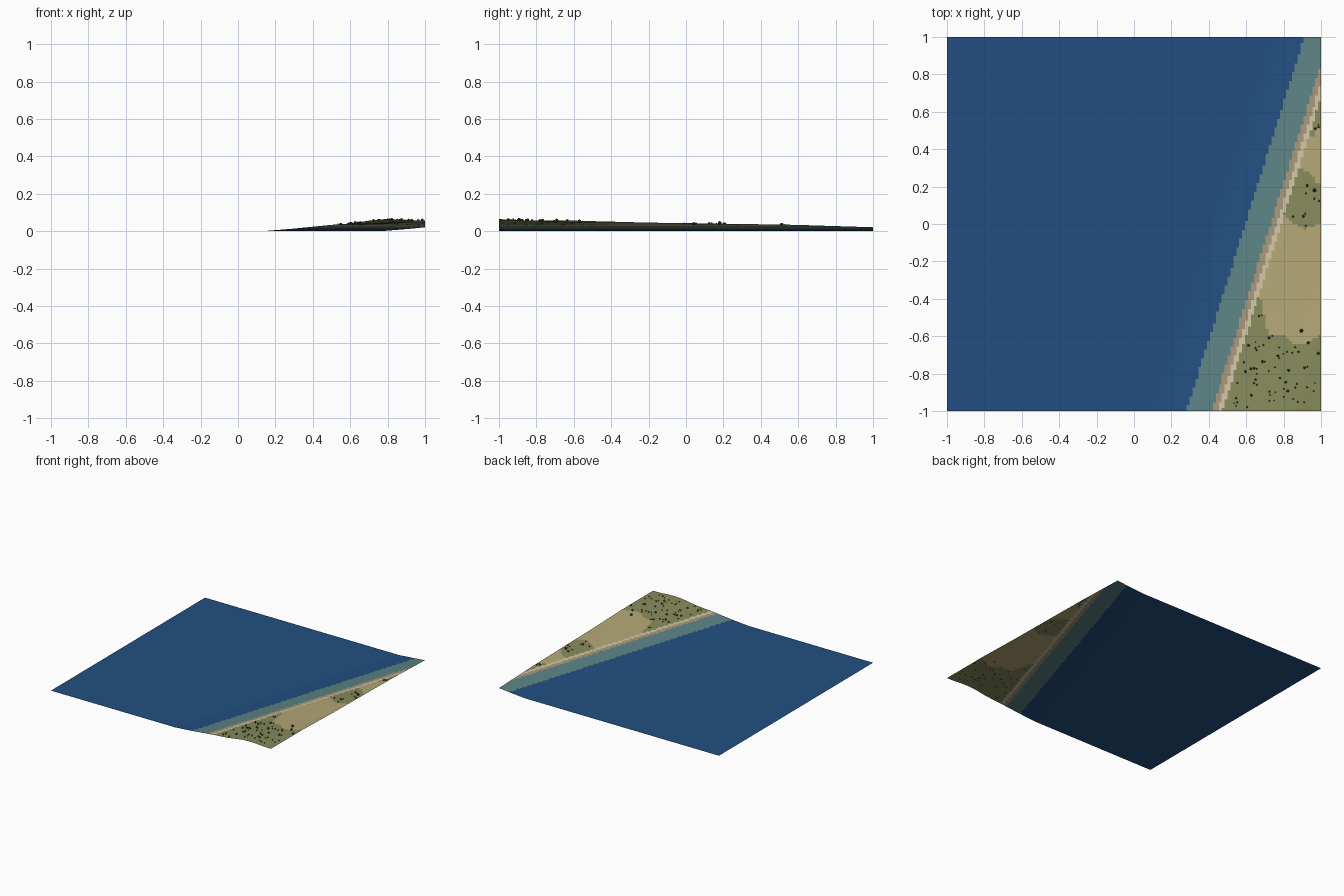
import bpy, bmesh, random, math
from mathutils import Vector, Matrix

if "Cube" in bpy.data.objects:
    bpy.data.objects.remove(bpy.data.objects["Cube"])

random.seed(7)
N = 128            # terrain cells per side
SLOPE = 0.315      # shoreline shift in x per unit of y


def material(name, rgb):
    lin = [(c / 255 / 12.92) if c < 11 else ((c / 255 + 0.055) / 1.055) ** 2.4 for c in rgb]
    m = bpy.data.materials.new(name)
    m.diffuse_color = (*lin, 1)
    m.use_nodes = True
    m.node_tree.nodes["Principled BSDF"].inputs["Base Color"].default_value = m.diffuse_color
    return m


DEEP, SHALLOW, WET, FOAM, DRY, GRASS = range(6)
ground = [material("deep_water", (34, 79, 130)),
          material("shallow_water", (92, 131, 132)),
          material("wet_sand", (166, 150, 120)),
          material("pale_sand", (208, 197, 166)),
          material("dry_grass", (180, 167, 118)),
          material("green_grass", (135, 139, 92))]
leaf = material("bush_green", (66, 80, 48))

# Outlines of the green patches on the dry land
PATCHES = [
    [(0.3, -1.1), (0.5, -0.5), (0.655, -0.35), (0.69, -0.43), (0.70, -0.54), (0.72, -0.59),
     (0.79, -0.59), (0.87, -0.65), (0.95, -0.62), (1.1, -0.55), (1.1, -1.1)],
    [(0.88, 0.33), (0.80, 0.06), (0.85, 0.0), (0.91, -0.025), (0.96, -0.01), (1.1, 0.03),
     (1.1, 0.19), (0.97, 0.22), (0.955, 0.27), (0.91, 0.28)],
    [(0.92, 0.45), (0.96, 0.47), (0.97, 0.51), (1.1, 0.54), (1.1, 0.8), (0.97, 0.7)],
]


def inside(poly, x, y):
    hit = False
    for (x1, y1), (x2, y2) in zip(poly, poly[1:] + poly[:1]):
        if (y1 > y) != (y2 > y) and x < (x2 - x1) * (y - y1) / (y2 - y1) + x1:
            hit = not hit
    return hit


def shore(x, y):
    return x - SLOPE * (y + 1)


def zone(x, y):
    s = shore(x, y)
    for limit, index in ((0.28, DEEP), (0.415, SHALLOW), (0.447, WET), (0.472, FOAM)):
        if s < limit:
            return index
    return GRASS if any(inside(p, x, y) for p in PATCHES) else DRY


# Height across the coast, plus a low hill near the front
PROFILE = [(-2, 0), (0.13, 0), (0.28, 0.012), (0.37, 0.021), (0.5, 0.034), (0.62, 0.04),
           (0.75, 0.046), (0.87, 0.056), (1.1, 0.057)]


def height(x, y):
    s = shore(x, y)
    z = 0
    for (a, za), (b, zb) in zip(PROFILE, PROFILE[1:]):
        if a <= s <= b:
            z = za + (zb - za) * (s - a) / (b - a)
    hill = 0.016 * math.exp(-((x - 0.76) / 0.12) ** 2 - ((y + 1.0) / 0.3) ** 2)
    return z + hill * max(0, min(1, (s - 0.4) / 0.15))


def add_object(name, bm, mats):
    me = bpy.data.meshes.new(name)
    bm.to_mesh(me)
    bm.free()
    for m in mats:
        me.materials.append(m)
    ob = bpy.data.objects.new(name, me)
    bpy.context.collection.objects.link(ob)
    return ob


# Coastal terrain sheet, coloured in zones by distance from the shore
bm = bmesh.new()
bmesh.ops.create_grid(bm, x_segments=N, y_segments=N, size=1)
for f in bm.faces:
    c = f.calc_center_median()
    f.material_index = zone(c.x, c.y)
    f.smooth = True
for v in bm.verts:
    v.co.z = height(v.co.x, v.co.y)
add_object("coast_terrain", bm, ground)

# Bushes scattered over the green patches
bm = bmesh.new()
spots = [(0.895, -0.57, 0.011), (0.93, -0.635, 0.009), (0.965, 0.18, 0.011), (0.97, 0.51, 0.008)]
for patch, count in zip(PATCHES, (60, 8, 3)):
    xs, ys = zip(*patch)
    while count:
        x = random.uniform(min(xs), 0.99)
        y = random.uniform(max(min(ys), -0.99), max(ys))
        if inside(patch, x, y) and shore(x, y) > 0.5:
            spots.append((x, y, random.choice((0.004, 0.005, 0.006, 0.008))))
            count -= 1
for x, y, r in spots:
    place = Matrix.Translation(Vector((x, y, height(x, y) + r * 0.5)))
    bmesh.ops.create_icosphere(bm, subdivisions=1, radius=r, matrix=place)
add_object("bushes", bm, [leaf])
